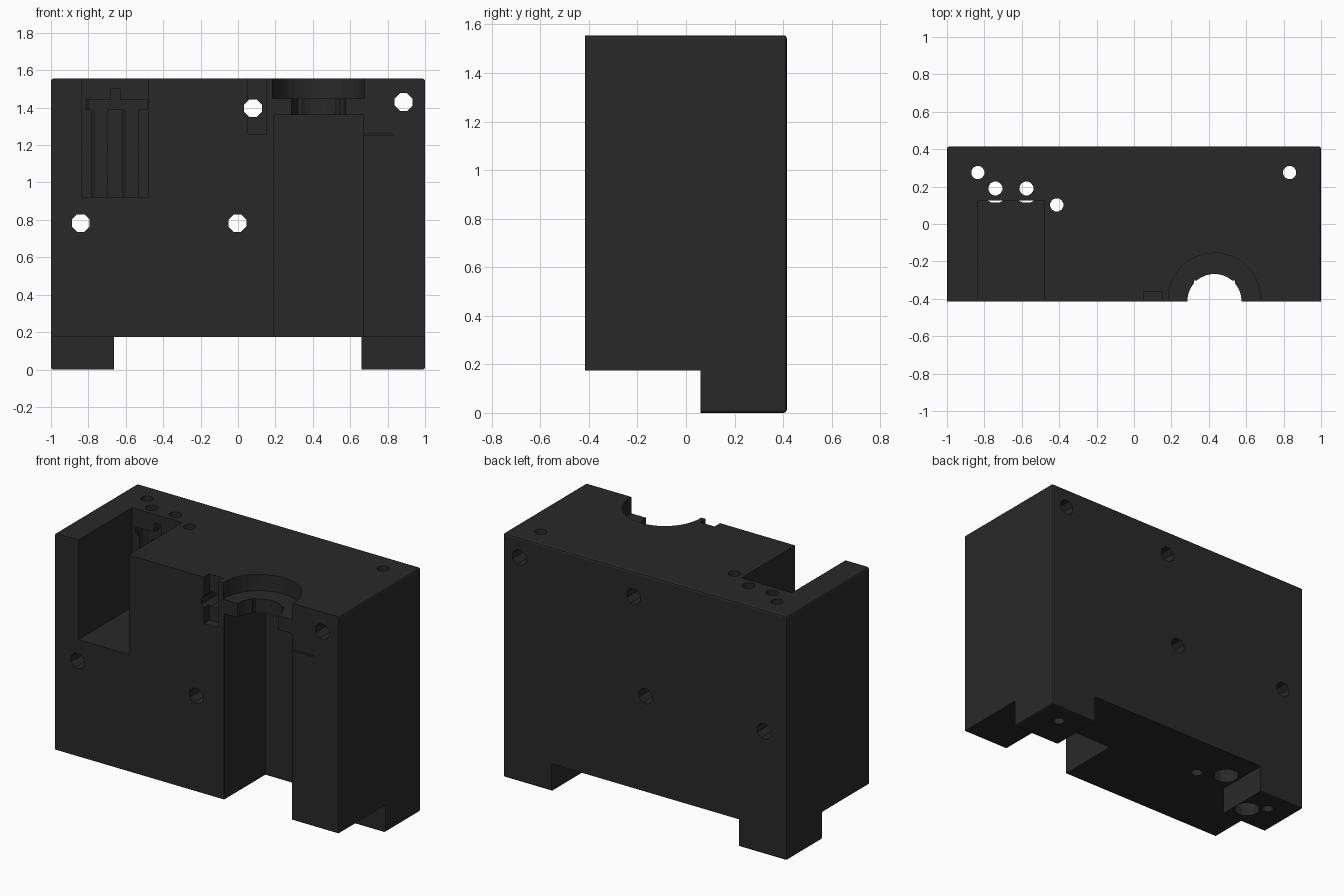
import bpy, bmesh, math
from mathutils import Matrix, Vector

if "Cube" in bpy.data.objects:
    bpy.data.objects.remove(bpy.data.objects["Cube"])


def new_object(name, bm):
    mesh = bpy.data.meshes.new(name)
    bm.to_mesh(mesh)
    bm.free()
    obj = bpy.data.objects.new(name, mesh)
    bpy.context.collection.objects.link(obj)
    return obj


def box_mesh(x0, x1, y0, y1, z0, z1):
    bm = bmesh.new()
    mid = Vector(((x0 + x1) / 2, (y0 + y1) / 2, (z0 + z1) / 2))
    bmesh.ops.create_cube(bm, size=1, matrix=Matrix.Translation(mid)
                          @ Matrix.Diagonal((x1 - x0, y1 - y0, z1 - z0, 1)))
    return bm


def cut(bm):
    cutter = new_object("cutter", bm)
    cutter.hide_render = True
    mod = body.modifiers.new("cut", 'BOOLEAN')
    mod.operation, mod.solver, mod.object = 'DIFFERENCE', 'EXACT', cutter
    bpy.context.view_layer.objects.active = body
    bpy.ops.object.modifier_apply(modifier=mod.name)
    bpy.data.objects.remove(cutter)


def cut_box(*bounds):
    cut(box_mesh(*bounds))


def cut_hole(center, radius, length, sides, axis='Z'):
    bm = bmesh.new()
    mat = Matrix.Translation(center)
    if axis == 'Y':
        mat = mat @ Matrix.Rotation(math.pi / 2, 4, 'X')
    mat = mat @ Matrix.Rotation(math.pi / sides, 4, 'Z')
    bmesh.ops.create_cone(bm, cap_ends=True, segments=sides, radius1=radius,
                          radius2=radius, depth=length, matrix=mat)
    cut(bm)


# Main block, edges softened everywhere except around the mating front face
F, B, TOP, FOOT = -0.415, 0.415, 1.555, 0.175
bm = box_mesh(-1, 1, F, B, 0, TOP)
soft = [e for e in bm.edges if any(v.co.y > 0 for v in e.verts)]
soft = [e for e in bm.edges if max(v.co.y for v in e.verts) > 0]
bmesh.ops.bevel(bm, geom=soft, offset=0.012, segments=2, profile=0.5, affect='EDGES')
body = new_object("mount_block", bm)

# Underside relief leaving two rear feet
cut_box(-1.2, 1.2, -0.6, 0.06, -0.2, FOOT)
cut_box(-0.663, 0.66, 0.0, 0.6, -0.2, FOOT)

# Open pocket, with a thin slot and tab notch in its back wall
cut_box(-0.835, -0.48, -0.6, 0.125, 0.92, 1.8)
cut_box(-0.812, -0.485, 0.1, 0.262, 1.39, 1.44)
cut_box(-0.68, -0.63, 0.1, 0.255, 1.43, 1.5)

# Tall channel, round seat and stepped neck above it
cut_box(0.193, 0.67, -0.6, 0.0, 0.0, 1.36)
cut_hole((0.43, -0.402, 1.65), 0.247, 0.4, 40)
cut_box(0.184, 0.676, -0.6, -0.402, 1.45, 1.8)
cut_hole((0.43, -0.412, 1.40), 0.145, 0.16, 32)
cut_box(0.322, 0.54, -0.6, -0.302, 1.33, 1.48)

# Small front groove and thin slit
cut_box(0.05, 0.152, -0.6, -0.36, 1.26, 1.8)
cut_box(0.65, 0.83, -0.6, -0.37, 1.252, 1.26)

# Front-to-back bolt holes
for x, z in [(-0.84, 0.783), (-0.003, 0.783), (0.08, 1.397), (0.885, 1.43)]:
    cut_hole((x, 0, z), 0.051, 1.2, 8, 'Y')

# Vertical holes
for x, y in [(-0.835, 0.275), (-0.413, 0.102), (0.832, 0.275)]:
    cut_hole((x, y, 0.8), 0.036, 2.4, 12)

# Rod bores: wide from below, narrow near the top
for x in (-0.741, -0.575):
    cut_hole((x, 0.19, 0.595), 0.079, 1.59, 12)
    cut_hole((x, 0.19, 1.5), 0.038, 0.6, 12)

dark = bpy.data.materials.new("dark_plastic")
dark.diffuse_color = (0.022, 0.022, 0.022, 1)
dark.use_nodes = True
dark.node_tree.nodes["Principled BSDF"].inputs["Base Color"].default_value = dark.diffuse_color
body.data.materials.clear()
body.data.materials.append(dark)
